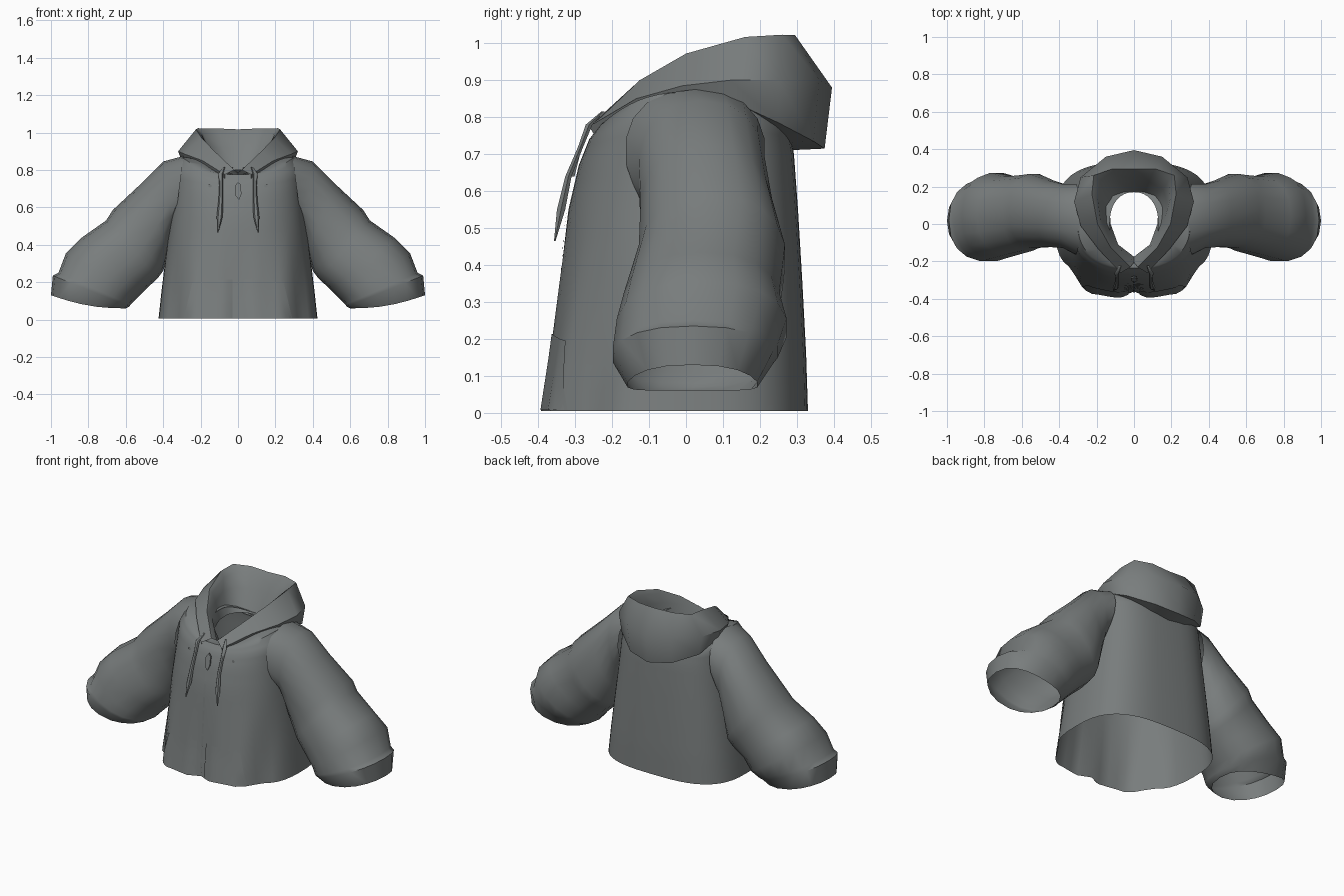
import bpy, bmesh, math
from mathutils import Vector
from mathutils.bvhtree import BVHTree

if "Cube" in bpy.data.objects:
    bpy.data.objects.remove(bpy.data.objects["Cube"])

cloth = bpy.data.materials.new("charcoal cloth")
cloth.diffuse_color = (0.19, 0.205, 0.205, 1)
cloth.use_nodes = True
cloth.node_tree.nodes["Principled BSDF"].inputs["Base Color"].default_value = cloth.diffuse_color


def add_object(name, verts, faces, angle=50):
    mesh = bpy.data.meshes.new(name)
    mesh.from_pydata(verts, [], faces)
    bm = bmesh.new()
    bm.from_mesh(mesh)
    bmesh.ops.remove_doubles(bm, verts=bm.verts, dist=0.0005)
    bmesh.ops.recalc_face_normals(bm, faces=bm.faces)
    loose = [v for v in bm.verts if not v.link_faces]
    bmesh.ops.delete(bm, geom=loose, context='VERTS')
    bm.to_mesh(mesh)
    bm.free()
    mesh.materials.append(cloth)
    ob = bpy.data.objects.new(name, mesh)
    bpy.context.collection.objects.link(ob)
    bpy.ops.object.select_all(action='DESELECT')
    ob.select_set(True)
    bpy.context.view_layer.objects.active = ob
    bpy.ops.object.shade_smooth_by_angle(angle=math.radians(angle))
    return ob


def loft(rings, closed=True):
    n = len(rings[0])
    verts = [p for r in rings for p in r]
    faces = []
    for i in range(len(rings) - 1):
        for j in range(n if closed else n - 1):
            k = (j + 1) % n
            faces.append((i*n + j, i*n + k, (i+1)*n + k, (i+1)*n + j))
    return verts, faces


def power(v, e):
    return math.copysign(abs(v) ** e, v)


# Torso: open shell, half width / front y / back y / side z / front z / back z
levels = [
    (0.425, -0.395, 0.33, 0.005, 0.005, 0.005),
    (0.408, -0.37, 0.325, 0.16, 0.16, 0.16),
    (0.385, -0.345, 0.315, 0.35, 0.35, 0.35),
    (0.36, -0.318, 0.303, 0.55, 0.55, 0.55),
    (0.345, -0.29, 0.292, 0.70, 0.67, 0.70),
    (0.338, -0.262, 0.28, 0.80, 0.74, 0.77),
    (0.30, -0.235, 0.25, 0.868, 0.775, 0.80),
    (0.13, -0.18, 0.17, 0.86, 0.77, 0.81),
]
dense = []
for a, b in zip(levels, levels[1:]):
    for f in (0, 1/3, 2/3):
        dense.append([p + (q - p) * f for p, q in zip(a, b)])
dense.append(levels[-1])
body = []
for w, yf, yb, zs, zf, zb in dense:
    ring = []
    for j in range(48):
        t = 2 * math.pi * j / 48
        c, s = math.cos(t), math.sin(t)
        boxy = 0.68 if s > 0 else 0.85
        if w < 0.29:
            boxy = 0.9
        x = w * power(c, boxy)
        y = power(s, boxy) * (yb if s > 0 else -yf)
        z = zs + ((zb if s > 0 else zf) - zs) * s * s
        # Hem folds and the front closing groove fade upward
        fold = max(0, 1 - z / 0.5)
        if s < 0:
            y += 0.035 * fold * (math.exp(-((abs(x) - 0.34) / 0.04) ** 2)
                                 + math.exp(-(x / 0.025) ** 2))
            y -= 0.02 * fold * math.exp(-((abs(x) - 0.25) / 0.05) ** 2)
        ring.append((x, y, z))
    body.append(ring)
torso_verts, torso_faces = loft(body)


def covered_by_sleeve(face):
    x, y, z = [sum(torso_verts[i][k] for i in face) / 4 for k in range(3)]
    return abs(x) > 0.2 and ((y - .03) / .14) ** 2 + ((z - .69) / .14) ** 2 < 1


add_object("torso", torso_verts, [f for f in torso_faces if not covered_by_sleeve(f)])
tree = BVHTree.FromPolygons([Vector(v) for v in torso_verts], torso_faces)


def on_front(x, z, lift):
    hit = tree.ray_cast(Vector((x, -1, z)), Vector((0, 1, 0)))[0]
    return (x, (hit.y if hit else -0.25) - lift, z)


# Sleeves: top x, z / bottom x, z / front y, back y
cuts = [
    (0.29, 0.875, 0.335, 0.54, -0.165, 0.215),
    (0.40, 0.845, 0.35, 0.46, -0.13, 0.215),
    (0.52, 0.725, 0.37, 0.36, -0.125, 0.235),
    (0.67, 0.585, 0.40, 0.26, -0.13, 0.27),
    (0.705, 0.53, 0.43, 0.22, -0.145, 0.265),
    (0.84, 0.435, 0.49, 0.165, -0.17, 0.255),
    (0.92, 0.355, 0.55, 0.105, -0.19, 0.275),
    (0.96, 0.25, 0.575, 0.08, -0.20, 0.25),
    (0.99, 0.235, 0.58, 0.07, -0.20, 0.24),
    (1.0, 0.13, 0.60, 0.06, -0.16, 0.195),
]
for side, label in ((1, "right"), (-1, "left")):
    rings = []
    for tx, tz, bx, bz, y0, y1 in cuts:
        ring = []
        for j in range(18):
            t = 2 * math.pi * j / 18
            u = 0.5 + 0.5 * power(math.cos(t), 0.9)
            y = (y0 + y1) / 2 + (y1 - y0) / 2 * power(math.sin(t), 0.85)
            z = bz + (tz - bz) * u
            if (tx, tz) == (1.0, 0.13):
                z -= 0.02 * math.sin(math.pi * u)
            ring.append((side * (bx + (tx - bx) * u), y, z))
        rings.append(ring)
    add_object(label + "_sleeve", *loft(rings))

# Lowered hood: sections from front to back (neck, inner fold, crest, outside, underside)
sections = [
    [(0, -.175, .765), (0, -.205, .785), (.02, -.23, .80), (.07, -.262, .775), (.07, -.25, .755)],
    [(.085, -.11, .80), (.10, -.11, .86), (.125, -.125, .90), (.19, -.135, .85), (.18, -.12, .815)],
    [(.125, 0, .80), (.16, .01, .90), (.195, 0, .972), (.285, -.01, .885), (.275, .0, .855)],
    [(.13, .08, .80), (.18, .11, .92), (.225, .16, 1.017), (.32, .12, .90), (.30, .12, .845)],
    [(.10, .14, .80), (.155, .185, .92), (.215, .26, 1.023), (.285, .25, .90), (.265, .25, .785)],
    [(.05, .165, .80), (.08, .225, .92), (.115, .295, 1.022), (.15, .36, .90), (.14, .345, .735)],
    [(0, .17, .80), (0, .235, .92), (0, .295, 1.017), (0, .395, .88), (0, .375, .715)],
]
half = []
for i, (neck, inner, crest, outer, under) in enumerate(sections):
    # Rolled lip just inside the crest, and a tuck back under to the shoulders
    amount = min(i, 3) / 3
    lip = (crest[0] * (1 - .14 * amount), crest[1] - .025 * amount * (crest[1] > .1),
           crest[2] - .03 * amount)
    tuck = (under[0] * .85, under[1] * .77, under[2] - .004)
    half.append([neck, inner, lip, crest, outer, under, tuck])
other = [[(-x, y, z) for x, y, z in s] for s in reversed(half[:-1])]
add_object("hood", *loft(half + other, closed=False), angle=45)

# Drawstrings: centre x, y, z / half width
path = [(.075, -.225, .815, .006), (.092, -.262, .78, .013), (.09, -.285, .72, .010),
        (.092, -.318, .64, .012), (.098, -.338, .55, .016), (.108, -.355, .465, .003)]
for side, label in ((1, "right"), (-1, "left")):
    rings = [[(side * (x + dx * w), y + dy * w * .7, z)
              for dx, dy in ((1, 0), (.5, -1), (-.5, -1), (-1, 0), (-.5, 1), (.5, 1))]
             for x, y, z, w in path]
    verts, faces = loft(rings)
    faces += [tuple(range(6)), tuple(range(len(verts) - 6, len(verts)))]
    add_object(label + "_drawstring", verts, faces)

    # Pocket panel laid on the lower front
    grid = []
    for i in range(7):
        v = i / 6
        outer = 0.29 - 0.045 * v
        row = []
        for k in range(9):
            x = 0.03 + (outer - 0.03) * k / 8
            z = 0.008 + (0.205 - 0.12 * max(0, x - .1)) * v
            row.append(on_front(side * x, z, 0.005))
        grid.append(row)
    add_object(label + "_pocket", *loft(grid, closed=False))

    # Eyelet
    c = Vector(on_front(side * 0.15, 0.715, 0.004))
    verts = [c + Vector((math.cos(k * math.pi / 4), 0, math.sin(k * math.pi / 4))) * .009
             for k in range(8)]
    add_object(label + "_eyelet", verts, [tuple(range(8))])

# Zip placket: short narrow strips down the front
for i in range(9):
    z0 = 0.03 + i * 0.078
    strip = [[on_front(x, z, 0.005) for x in (-.006, .006)] for z in (z0, z0 + .035, z0 + .06)]
    add_object("zip_strip", *loft(strip, closed=False))

# Zip pull: small hanging tab
c = Vector(on_front(0, 0.69, 0.016))
outline = [(0, .045), (.016, .03), (.018, -.02), (.006, -.05), (-.012, -.03), (-.016, .025)]
rings = [[(c.x + x, c.y + dy + .25 * z, c.z + z) for x, z in outline] for dy in (0, .009)]
verts, faces = loft(rings)
add_object("zip_pull", verts, faces + [tuple(range(6)), tuple(range(6, 12))])
